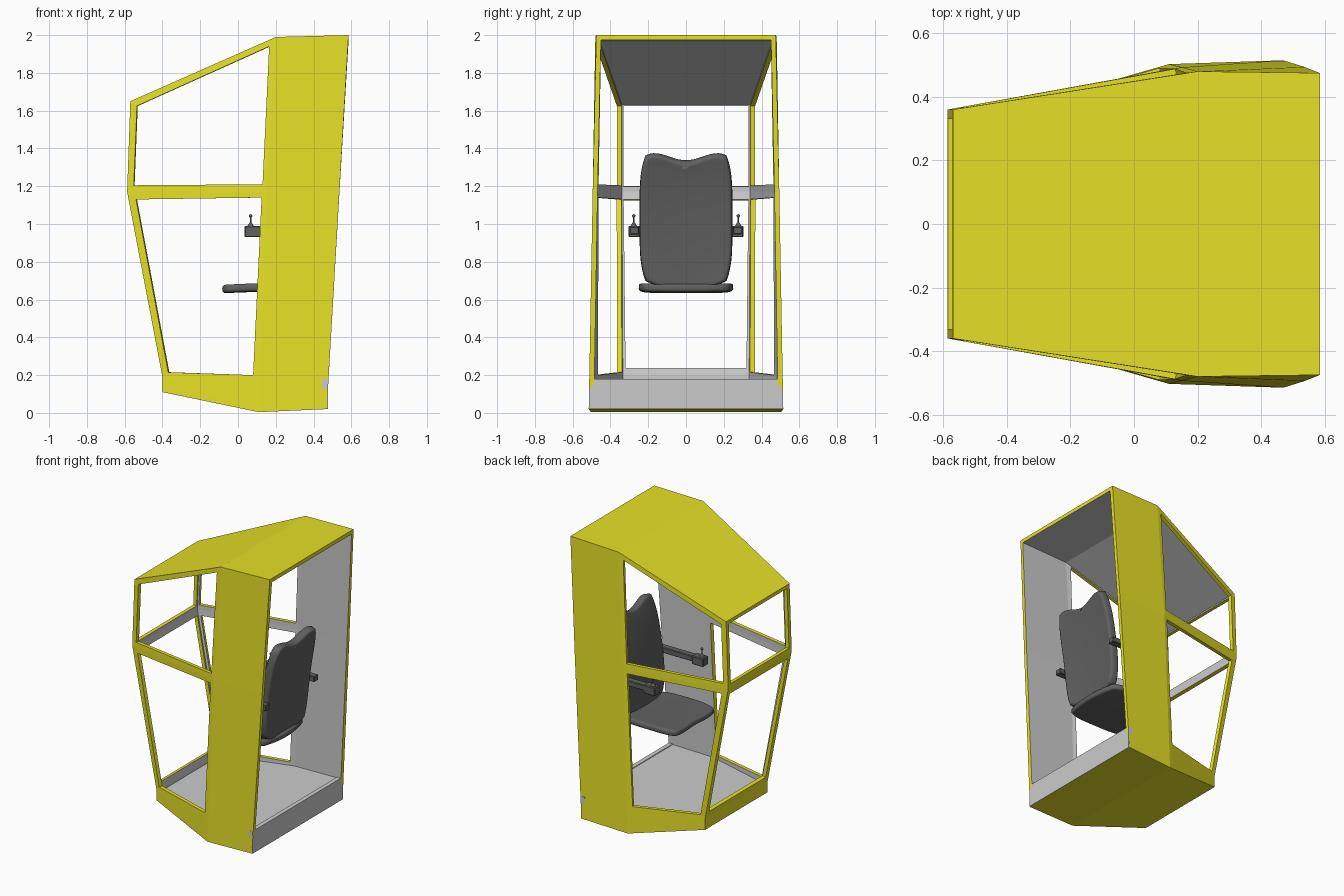
import bpy, bmesh, math
from mathutils import Vector, Matrix

if "Cube" in bpy.data.objects:
    bpy.data.objects.remove(bpy.data.objects["Cube"])


def material(name, rgb):
    m = bpy.data.materials.new(name)
    m.diffuse_color = (*rgb, 1)
    m.use_nodes = True
    m.node_tree.nodes["Principled BSDF"].inputs["Base Color"].default_value = m.diffuse_color
    return m


YELLOW = material("yellow_paint", (0.80, 0.75, 0.02))
GREY = material("grey_lining", (0.62, 0.62, 0.62))
DARK = material("dark_upholstery", (0.12, 0.12, 0.12))


def finish(name, bm, *mats):
    me = bpy.data.meshes.new(name)
    bm.to_mesh(me)
    bm.free()
    ob = bpy.data.objects.new(name, me)
    bpy.context.collection.objects.link(ob)
    for m in mats:
        me.materials.append(m)
    return ob


def smooth(ob, angle=40):
    bpy.ops.object.select_all(action='DESELECT')
    ob.select_set(True)
    bpy.context.view_layer.objects.active = ob
    bpy.ops.object.shade_smooth_by_angle(angle=math.radians(angle))


def box(name, x, y, z, mat, bevel=0):
    bm = bmesh.new()
    size = [b - a for a, b in (x, y, z)]
    mid = [(a + b) / 2 for a, b in (x, y, z)]
    bmesh.ops.create_cube(bm, size=1, matrix=Matrix.Translation(mid) @ Matrix.Diagonal((*size, 1)))
    if bevel:
        bmesh.ops.bevel(bm, geom=bm.edges[:], offset=bevel, segments=1, affect='EDGES')
    return finish(name, bm, mat)


# Cab shell: corner points of the +y half
A, B, C = Vector((-.57, .36, 1.65)), Vector((.20, .48, 1.99)), Vector((.585, .475, 2.0))
D, E = Vector((.47, .515, .02)), Vector((.11, .503, .004))
F, G = Vector((-.40, .355, .11)), Vector((-.40, .355, .19))
H, M, P = Vector((-.587, .36, 1.17)), Vector((.15, .493, 1.17)), Vector((.537, .494, 1.17))


def at_z(p, q, z):
    return p.lerp(q, (z - p.z) / (q.z - p.z))


def on_side(x, z, front, back):
    f, b = at_z(*front, z), at_z(*back, z)
    return Vector((x, f.y + (b.y - f.y) * (x - f.x) / (b.x - f.x), z))


def on_front(y, z, p, q):
    return Vector((at_z(p, q, z).x, y, z))


def flip(p):
    return Vector((p.x, -p.y, p.z))


bm = bmesh.new()


def face(pts):
    bm.faces.new([bm.verts.new(p) for p in pts])


def frame(outer, inner):
    for i in range(4):
        j = (i + 1) % 4
        face([outer[i], outer[j], inner[j], inner[i]])


upper = [on_side(x, z, (H, A), (M, B)) for x, z in
         ((-.535, 1.625), (.165, 1.94), (.13, 1.21), (-.552, 1.205))]
lower = [on_side(x, z, (H, G), (M, E)) for x, z in
         ((-.54, 1.13), (.125, 1.14), (.08, .20), (-.37, .215))]
for side in (lambda p: p, flip):
    frame([side(p) for p in (A, B, M, H)], [side(p) for p in upper])
    frame([side(p) for p in (H, M, E, G)], [side(p) for p in lower])
    face([side(p) for p in (G, E, F)])
    face([side(p) for p in (B, C, P, M)])
    face([side(p) for p in (M, P, D, E)])

# Roof, underside and front apron, then the two front window frames
for p, q in ((A, B), (B, C), (D, E), (E, F), (F, G)):
    face([p, q, flip(q), flip(p)])
for p, q, y0, z0, y1, z1 in ((A, H, .33, 1.625, .33, 1.20), (H, G, .33, 1.125, .32, .232)):
    a, b = on_front(y0, z0, p, q), on_front(y1, z1, p, q)
    frame([p, flip(p), flip(q), q], [a, flip(a), flip(b), b])
bmesh.ops.remove_doubles(bm, verts=bm.verts, dist=.0005)
bmesh.ops.recalc_face_normals(bm, faces=bm.faces)
if max(bm.faces, key=lambda f: f.calc_center_median().z).normal.z < 0:
    bmesh.ops.reverse_faces(bm, faces=bm.faces)
shell = finish("cab_shell", bm, YELLOW, GREY)
s = shell.modifiers.new("thickness", 'SOLIDIFY')
s.thickness = .026
s.offset = -1
s.use_even_offset = True
s.material_offset = 1

# Floor plate and rear sill
bm = bmesh.new()
outline = [(.46, .49), (.10, .48), (-.385, .335)]
outline += [(x, -y) for x, y in reversed(outline)]
f = bm.faces.new([bm.verts.new((x, y, .16)) for x, y in outline])
top = bmesh.ops.extrude_face_region(bm, geom=[f])['geom']
bmesh.ops.translate(bm, verts=[v for v in top if isinstance(v, bmesh.types.BMVert)], vec=(0, 0, .015))
bmesh.ops.recalc_face_normals(bm, faces=bm.faces)
finish("floor_plate", bm, GREY)
box("rear_sill", (.445, .476), (-.513, .513), (.02, .18), GREY)


# Cushions: rounded square sheet with a dipped end, thickened and bevelled
def cushion(name, half_len, half_wid, dip, curve, thick, matrix):
    bm = bmesh.new()
    bmesh.ops.create_grid(bm, x_segments=20, y_segments=20, size=1)
    for v in bm.verts:
        u, w = v.co.x, v.co.y
        length = half_len * u * math.sqrt(1 - w * w / 4)
        length -= dip * math.cos(math.pi * w / 2) ** 2 * max(u, 0) ** 3
        v.co = (length, half_wid * w * math.sqrt(1 - u ** 4 / 4), curve(u, w))
    bm.transform(matrix)
    ob = finish(name, bm, DARK)
    t = ob.modifiers.new("thickness", 'SOLIDIFY')
    t.thickness, t.offset = thick, 0
    b = ob.modifiers.new("rounding", 'BEVEL')
    b.width, b.segments, b.limit_method, b.angle_limit = thick * .35, 3, 'ANGLE', math.radians(50)
    smooth(ob, 50)


cushion("seat_cushion", .25, .25, .03, lambda u, w: -.008 * max(u, 0) ** 2 + .004 * w * w, .042,
        Matrix.Translation((.145, 0, .661)) @ Matrix.Rotation(math.pi, 4, 'Z'))
cushion("seat_back", .385, .245, .08, lambda u, w: .02 * (1 - u * u) - .01 * w * w, .06,
        Matrix.Translation((.395, 0, 1.03)) @ Matrix.Rotation(-math.radians(82), 4, 'Y'))

# Armrest consoles with joysticks
for side, s in (("left", 1), ("right", -1)):
    ys = sorted((s * .243, s * .305))
    box(side + "_armrest", (.11, .43), sorted((s * .25, s * .298)), (.945, .985), DARK, .004)
    box(side + "_console", (.035, .125), ys, (.93, .99), DARK, .005)
    bm = bmesh.new()
    for r1, r2, z0, z1 in ((.018, .006, .988, 1.008), (.004, .004, 1.0, 1.04)):
        bmesh.ops.create_cone(bm, cap_ends=True, segments=12, radius1=r1, radius2=r2, depth=z1 - z0,
                              matrix=Matrix.Translation((.067, s * .277, (z0 + z1) / 2)))
    bmesh.ops.create_uvsphere(bm, u_segments=12, v_segments=8, radius=.009,
                              matrix=Matrix.Translation((.067, s * .277, 1.043)))
    smooth(finish(side + "_joystick", bm, DARK))
